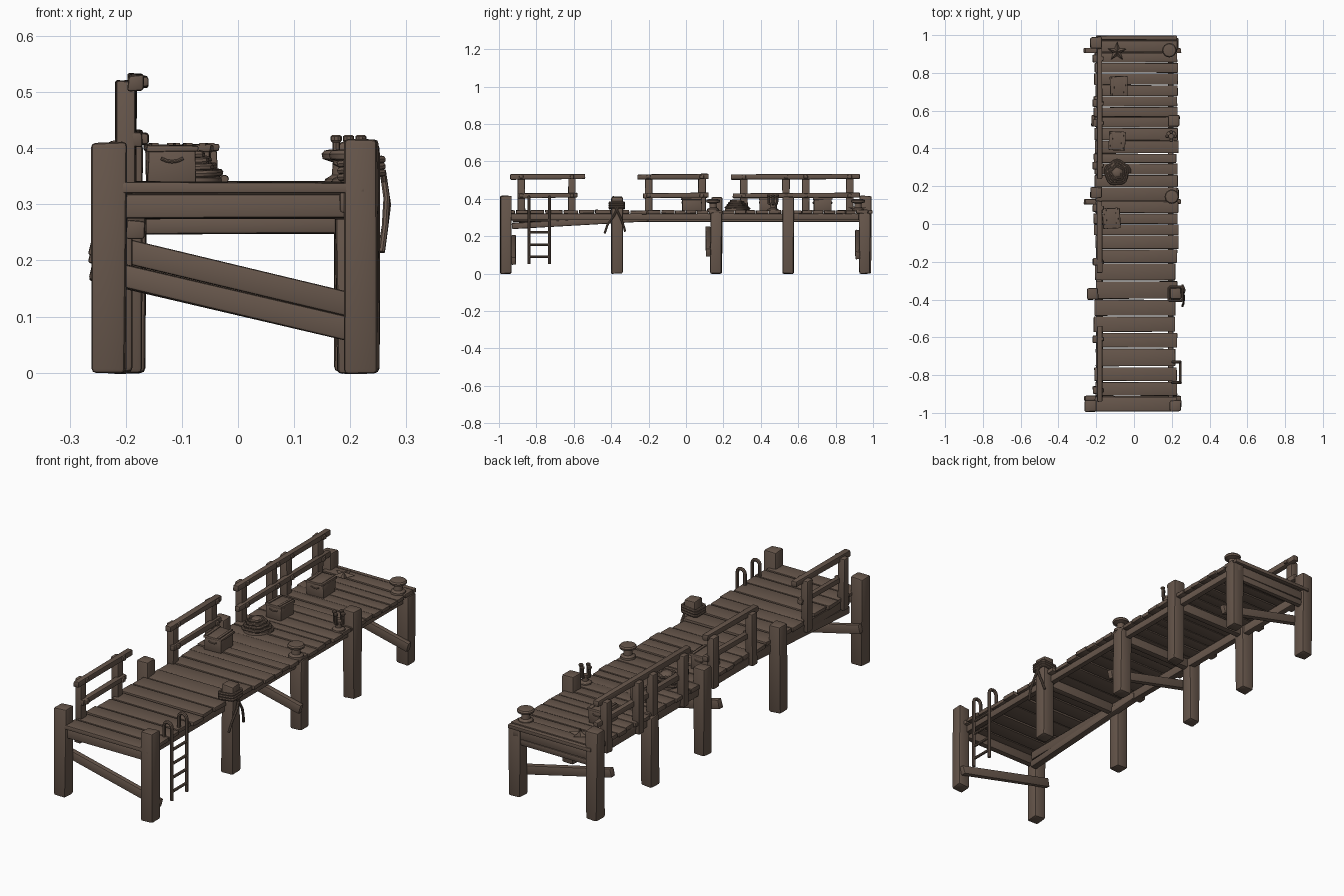
import bpy, bmesh, math, random
from mathutils import Vector, Matrix

if "Cube" in bpy.data.objects:
    bpy.data.objects.remove(bpy.data.objects["Cube"])

random.seed(4)
wood = bpy.data.materials.new("weathered_brown_wood")
wood.diffuse_color = (0.135, 0.094, 0.071, 1)
wood.use_nodes = True
wood.node_tree.nodes["Principled BSDF"].inputs["Base Color"].default_value = wood.diffuse_color


def finish(name, bm):
    me = bpy.data.meshes.new(name)
    bmesh.ops.recalc_face_normals(bm, faces=bm.faces)
    bm.to_mesh(me)
    bm.free()
    me.materials.append(wood)
    ob = bpy.data.objects.new(name, me)
    bpy.context.collection.objects.link(ob)
    return ob


def box(name, c, s, mat=None, bev=0.005, jit=0.002):
    """Hand-hewn block: bevelled box with slightly uneven corners."""
    bm = bmesh.new()
    bmesh.ops.create_cube(bm, size=1)
    for v in bm.verts:
        v.co = Vector([v.co[i] * s[i] + random.uniform(-jit, jit) for i in range(3)])
    if bev:
        bmesh.ops.bevel(bm, geom=bm.edges[:], offset=bev, segments=2, affect='EDGES', profile=0.5)
    bm.transform(Matrix.Translation(c) @ (mat or Matrix()))
    return finish(name, bm)


def beam(name, a, b, w, h, bev=0.005):
    a, b = Vector(a), Vector(b)
    d = b - a
    return box(name, (a + b) / 2, (d.length, w, h), d.to_track_quat('X', 'Z').to_matrix().to_4x4(), bev)


def lathe(name, c, profile, n=16):
    bm = bmesh.new()
    rings = []
    for r, z in profile:
        rings.append([bm.verts.new((c[0] + r * math.cos(2 * math.pi * i / n),
                                    c[1] + r * math.sin(2 * math.pi * i / n), z)) for i in range(n)])
    for p, q in zip(rings, rings[1:]):
        for i in range(n):
            bm.faces.new((p[i], p[(i + 1) % n], q[(i + 1) % n], q[i]))
    bm.faces.new(rings[0])
    bm.faces.new(rings[-1])
    return finish(name, bm)


def tube(name, pts, r, closed=False):
    cu = bpy.data.curves.new(name, 'CURVE')
    cu.dimensions = '3D'
    cu.bevel_depth = r
    cu.bevel_resolution = 2
    cu.use_fill_caps = True
    sp = cu.splines.new('POLY')
    sp.points.add(len(pts) - 1)
    for p, q in zip(sp.points, pts):
        p.co = (*q, 1)
    sp.use_cyclic_u = closed
    cu.materials.append(wood)
    ob = bpy.data.objects.new(name, cu)
    bpy.context.collection.objects.link(ob)
    bpy.ops.object.select_all(action='DESELECT')
    ob.select_set(True)
    bpy.context.view_layer.objects.active = ob
    bpy.ops.object.convert(target='MESH')


# Piles: x, y, top height
for x, y, top in [(-.23, -.963, .41), (-.22, -.37, .41), (-.2, .165, .41), (-.195, .545, .325), (-.2, .96, .415),
                  (.22, -.963, .415), (.22, -.37, .412), (.205, .16, .325), (.212, .545, .412), (.203, .955, .325)]:
    box("pile", (x, y, top / 2), (.06, .06, top), bev=.008, jit=.003)

# Deck planks of uneven width
y = -.995
while y < .99:
    front = y < -.3
    w = min(random.uniform(.075, .1) if front else random.uniform(.05, .075), .998 - y)
    if .998 - y - w < .025:
        w = .998 - y
    gap = .006 if front else .003
    right = .225 if front else .232
    tilt = Matrix.Rotation(random.uniform(-.012, .012), 4, 'X')
    x0, x1 = -.2 - random.uniform(0, .015), right + random.uniform(-.008, .004)
    box("deck_plank", ((x0 + x1) / 2, y + w / 2, .329 + random.uniform(-.002, .002)),
        (x1 - x0, w - gap, .019), tilt, bev=.003, jit=.0015)
    y += w

# Lengthwise stringers, with the sagging one at the front left
beam("left_stringer", (-.185, -.93, .298), (-.185, .985, .298), .032, .042)
beam("right_stringer", (.195, -.985, .303), (.195, .985, .303), .028, .034)
beam("sagging_stringer", (-.182, -.93, .255), (-.182, -.2, .295), .034, .032)

# Cross beams
for y in (-.965, -.37, .16, .545, .965):
    beam("cross_beam", (-.21, y, .297), (.21, y, .297), .03, .045)
beam("rear_lower_beam", (-.2, .965, .26), (.2, .965, .263), .026, .03)

# Sloping braces behind the piles
for y, dz in ((-.922, 0), (.118, .045), (.918, .03)):
    beam("diagonal_brace", (-.262, y, .186 + dz), (.245, y, .066 + dz), .026, .043)

# Railings on the left: y ends of top rail, of lower rail, and post places
for a, b, c, d, posts in [(-.94, -.54, -.9, -.58, (-.88, -.61)),
                          (-.26, .12, -.23, .12, (-.2, .085)),
                          (.24, .93, .25, .93, (.31, .535, .64, .875))]:
    for y in posts:
        box("railing_post", (-.2, y, .4), (.036, .04, .24), bev=.005)
        for z in (.518, .417):
            box("rail_peg", (-.17, y, z), (.02, .022, .02), bev=.005)
    beam("top_rail", (-.182, a, .516), (-.182, b, .519), .028, .027)
    beam("lower_rail", (-.182, c, .415), (-.182, d, .419), .025, .025)

# Boarding ladder with hooped tops
for y in (-.84, -.73):
    pts = [(.245, y, .05), (.245, y, .39)]
    pts += [(.225 + .02 * math.cos(t * math.pi / 6), y, .39 + .02 * math.sin(t * math.pi / 6)) for t in range(1, 7)]
    tube("ladder_side", pts + [(.205, y, .33)], .008)
for z in (.09, .155, .22, .285):
    tube("ladder_rung", [(.245, -.845, z), (.245, -.725, z)], .0065)

# Mooring bollards
for x, y in ((.2, .145), (.187, .92)):
    lathe("mooring_bollard", (x, y), [(.034, .332), (.032, .345), (.02, .352), (.018, .375),
                                      (.036, .381), (.038, .39), (.033, .396), (.022, .398)])

# Horned cleat
lathe("cleat_base", (.197, .465), [(.03, .335), (.028, .345), (.014, .352), (.014, .38)], 12)
for dx, dy in ((-.022, 0), (.022, 0), (0, -.022), (0, .022)):
    tube("cleat_horn", [(.197, .465, .365), (.197 + dx, .465 + dy, .375), (.197 + dx, .465 + dy, .412)], .007)
    lathe("cleat_tip", (.197 + dx, .465 + dy), [(.007, .41), (.01, .414), (.01, .421), (.006, .424)], 10)

# Crates with lids, straps and handles
for x, y, w, l, ang in ((-.12, .03, .085, .1, .05), (-.09, .44, .08, .09, -.04), (-.08, .73, .085, .095, .03)):
    R = Matrix.Rotation(ang, 4, 'Z')
    box("crate_body", (x, y, .366), (w, l, .06), R, bev=.003)
    box("crate_lid", (x, y, .4), (w + .008, l + .008, .012), R, bev=.003)
    for s in (-1, 1):
        o = R @ Vector((0, s * (l / 2 + .002), 0))
        tube("crate_handle", [(x + o.x + k * .02, y + o.y, .382 - .006 * (1 - k * k)) for k in (-1, -.5, 0, .5, 1)], .003)
        o = R @ Vector((s * w * .36, 0, 0))
        box("crate_strap", (x + o.x, y + o.y, .407), (.012, l + .01, .005), R, bev=.001, jit=0)

# Heaped net and rope coil
lathe("net_heap", (-.09, .27), [(.062, .335), (.06, .347), (.045, .362), (.03, .385), (.018, .395), (.008, .397)])
pts = []
for i in range(97):
    t = i / 96
    r = .066 - .04 * t + .004 * math.sin(i * 1.3)
    a = t * 8 * math.pi
    pts.append((-.09 + r * math.cos(a), .27 + r * math.sin(a), .345 + .045 * t))
tube("rope_coil", pts, .007)

# Starfish near the far end
bm = bmesh.new()
top = bm.verts.new((-.09, .912, .362))
low = bm.verts.new((-.09, .912, .336))
ring = []
for i in range(10):
    r = (.052, .022)[i % 2]
    a = i * math.pi / 5 + .3
    ring.append(bm.verts.new((-.09 + r * math.cos(a), .912 + r * math.sin(a), .352 if i % 2 == 0 else .343)))
for i in range(10):
    bm.faces.new((top, ring[i], ring[(i + 1) % 10]))
    bm.faces.new((low, ring[(i + 1) % 10], ring[i]))
finish("starfish", bm)

# Rope lashed round the right pile with loose ends
for z in (.352, .364, .376):
    tube("rope_loop", [(.22 + .037 * sx, -.37 + .037 * sy, z + .004 * sx)
                       for sx, sy in ((-1, -.8), (-.8, -1), (.8, -1), (1, -.8), (1, .8), (.8, 1), (-.8, 1), (-1, .8))],
         .007, True)
tube("rope_end", [(.258, -.36, .36), (.265, -.385, .31), (.262, -.42, .26), (.256, -.435, .215)], .006)
tube("rope_end", [(.258, -.38, .36), (.267, -.35, .3), (.262, -.335, .26), (.256, -.325, .225)], .006)

# Keep hewn edges crisp, round parts smooth
bpy.ops.object.select_all(action='SELECT')
bpy.context.view_layer.objects.active = bpy.context.selected_objects[0]
bpy.ops.object.shade_smooth_by_angle(angle=math.radians(35))
